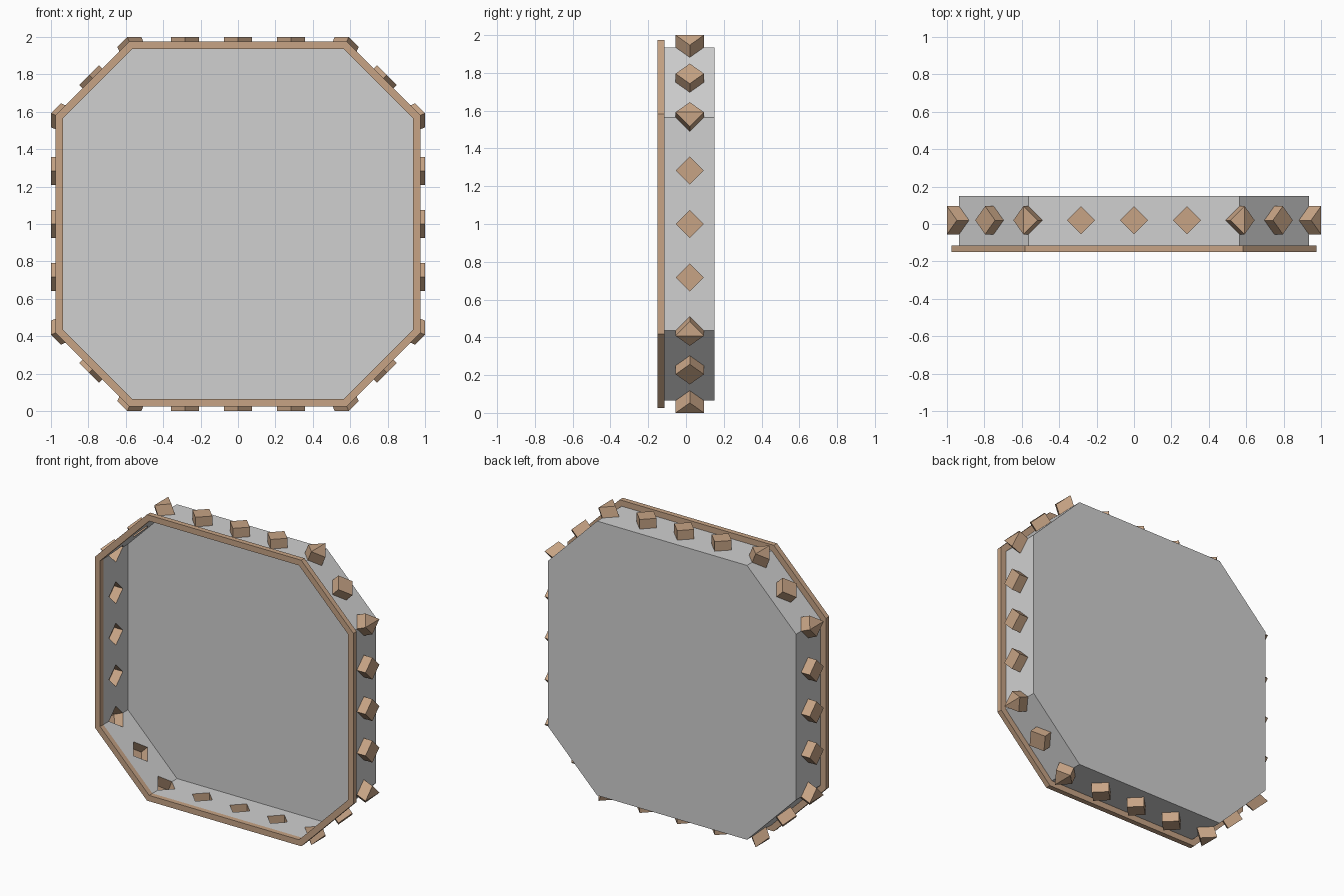
import bpy, bmesh, math
from mathutils import Vector

if "Cube" in bpy.data.objects:
    bpy.data.objects.remove(bpy.data.objects["Cube"])

A, B = 0.935, 0.565            # octagon half width and corner position
Y0, YR, Y1 = -0.15, -0.115, 0.15
YC, H, D = 0.02, 0.075, 0.065  # stud centre, half diagonal, height
T = math.tan(math.pi / 8)


def material(name, col):
    m = bpy.data.materials.new(name)
    m.diffuse_color = (*col, 1)
    m.use_nodes = True
    m.node_tree.nodes["Principled BSDF"].inputs["Base Color"].default_value = m.diffuse_color
    return m


grey = material("light grey", (0.63, 0.63, 0.63))
tan = material("tan", (0.57, 0.37, 0.235))


def octagon(off=0.0):
    a, b = A + off, B + off * T
    quarter = [(a, -b), (a, b), (b, a), (-b, a)]
    return [Vector((x, 0, z + 1)) for x, z in
            quarter + [(-x, -z) for x, z in quarter]]


def add_object(name, polys, mat):
    bm = bmesh.new()
    for p in polys:
        bm.faces.new([bm.verts.new(v) for v in p])
    bmesh.ops.remove_doubles(bm, verts=bm.verts, dist=1e-4)
    bmesh.ops.recalc_face_normals(bm, faces=bm.faces)
    me = bpy.data.meshes.new(name)
    bm.to_mesh(me)
    bm.free()
    me.materials.append(mat)
    ob = bpy.data.objects.new(name, me)
    bpy.context.collection.objects.link(ob)
    return ob


def at(p, y):
    return Vector((p.x, y, p.z))


V, O, R = octagon(), octagon(D), octagon(0.04)
wall, studs = [], []

# side walls with diamond openings, and hollow studs folded round the corners
for i in range(8):
    j = (i + 1) % 8
    p, q = V[i], V[j]
    length = (q - p).length
    d = (q - p).normalized()
    n = Vector((d.z, 0, -d.x))
    mid = length / 2
    inner = [mid - 0.283, mid, mid + 0.283] if i % 2 == 0 else [mid]

    def half_stud(c, e, out):
        pc, pe = p + d * c, p + d * e
        tip, lo, hi = at(pe, YC), at(pc, YC - H), at(pc, YC + H)
        wall.append([at(pc, YR), at(pe, YR), tip, lo])
        wall.append([at(pc, Y1), at(pe, Y1), tip, hi])
        studs.append([tip + out, lo + out, hi + out])
        studs.append([tip, lo, lo + out, tip + out])
        studs.append([tip, hi, hi + out, tip + out])

    half_stud(0, H, O[i] - V[i])
    half_stud(length, length - H, O[j] - V[j])
    for c in inner:
        half_stud(c, c - H, n * D)
        half_stud(c, c + H, n * D)
    # plain wall between the studs
    starts = [H] + [c + H for c in inner]
    ends = [c - H for c in inner] + [length - H]
    for s, e in zip(starts, ends):
        ps, pe = p + d * s, p + d * e
        wall.append([at(ps, YR), at(pe, YR), at(pe, YC),
                     at(pe, Y1), at(ps, Y1), at(ps, YC)])

add_object("side_walls", wall, grey)
add_object("studs", studs, tan)

# back panel
add_object("back_panel", [[at(v, Y1) for v in V]], grey)

# front rim
rim = []
for i in range(8):
    j = (i + 1) % 8
    loop = [(V, Y0), (R, Y0), (R, YR), (V, YR)]
    for k in range(4):
        (s, ys), (e, ye) = loop[k], loop[(k + 1) % 4]
        rim.append([at(s[i], ys), at(s[j], ys), at(e[j], ye), at(e[i], ye)])
add_object("front_rim", rim, tan)
